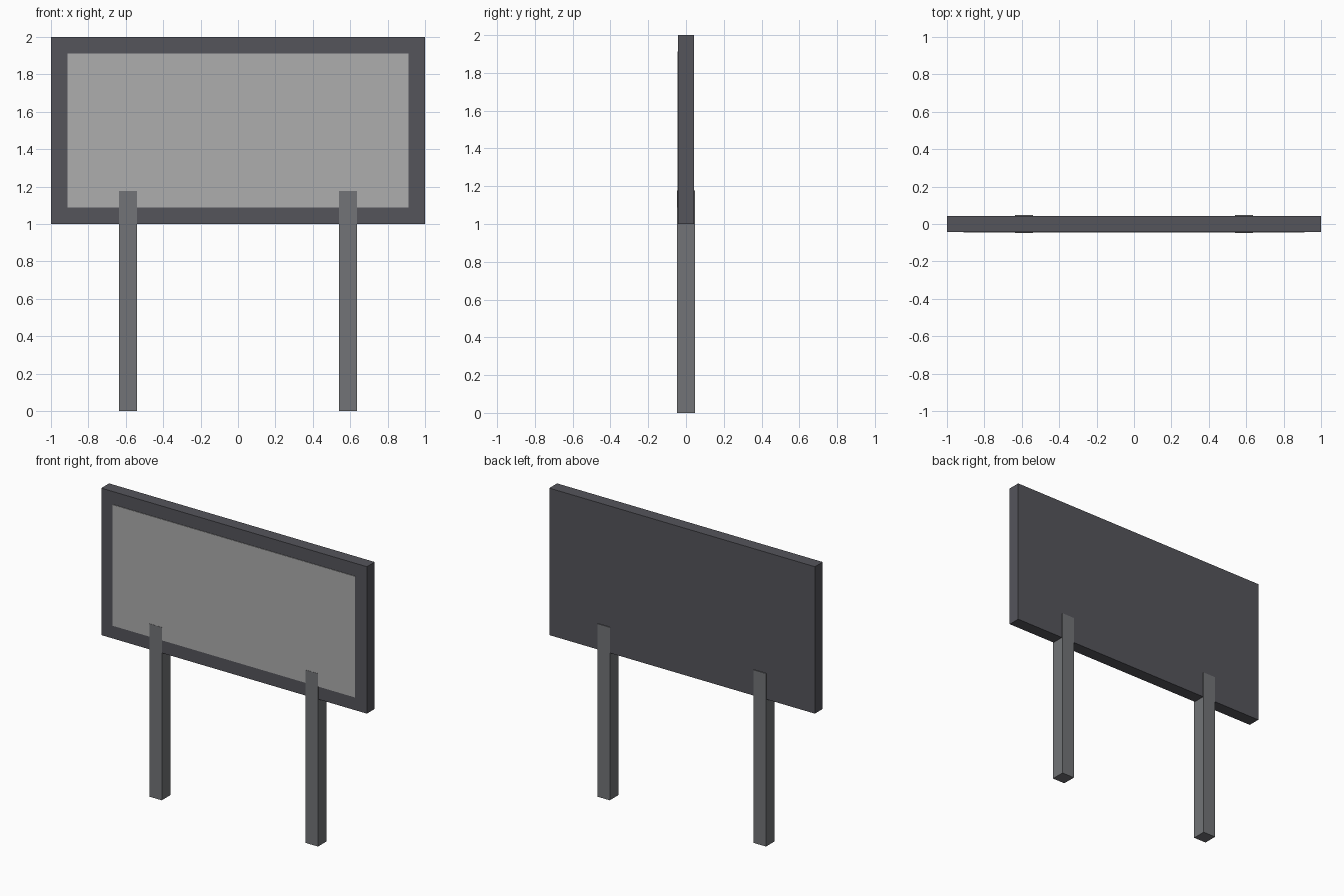
import bpy

if "Cube" in bpy.data.objects:
    bpy.data.objects.remove(bpy.data.objects["Cube"])


def material(name, rgb):
    m = bpy.data.materials.new(name)
    m.diffuse_color = (*rgb, 1)
    m.use_nodes = True
    m.node_tree.nodes["Principled BSDF"].inputs["Base Color"].default_value = m.diffuse_color
    return m


def box(name, lo, hi, mat):
    # Box between two opposite corners
    bpy.ops.mesh.primitive_cube_add(size=1, location=[(a + b) / 2 for a, b in zip(lo, hi)])
    o = bpy.context.object
    o.name = name
    o.scale = [b - a for a, b in zip(lo, hi)]
    bpy.ops.object.transform_apply(location=False, rotation=False, scale=True)
    o.data.materials.append(mat)
    return o


dark = material("dark_frame", (0.09, 0.09, 0.105))
light = material("light_panel", (0.42, 0.42, 0.42))
metal = material("post_grey", (0.17, 0.175, 0.185))

# Sign board
box("board", (-1, -0.042, 1.0), (1, 0.042, 2.0), dark)

# Raised face panel on the front
box("face_panel", (-0.912, -0.0455, 1.088), (0.912, -0.03, 1.912), light)

# Two posts running up through the board
for side, x in (("left", -0.588), ("right", 0.588)):
    box(side + "_post", (x - 0.047, -0.047, 0), (x + 0.047, 0.047, 1.177), metal)
